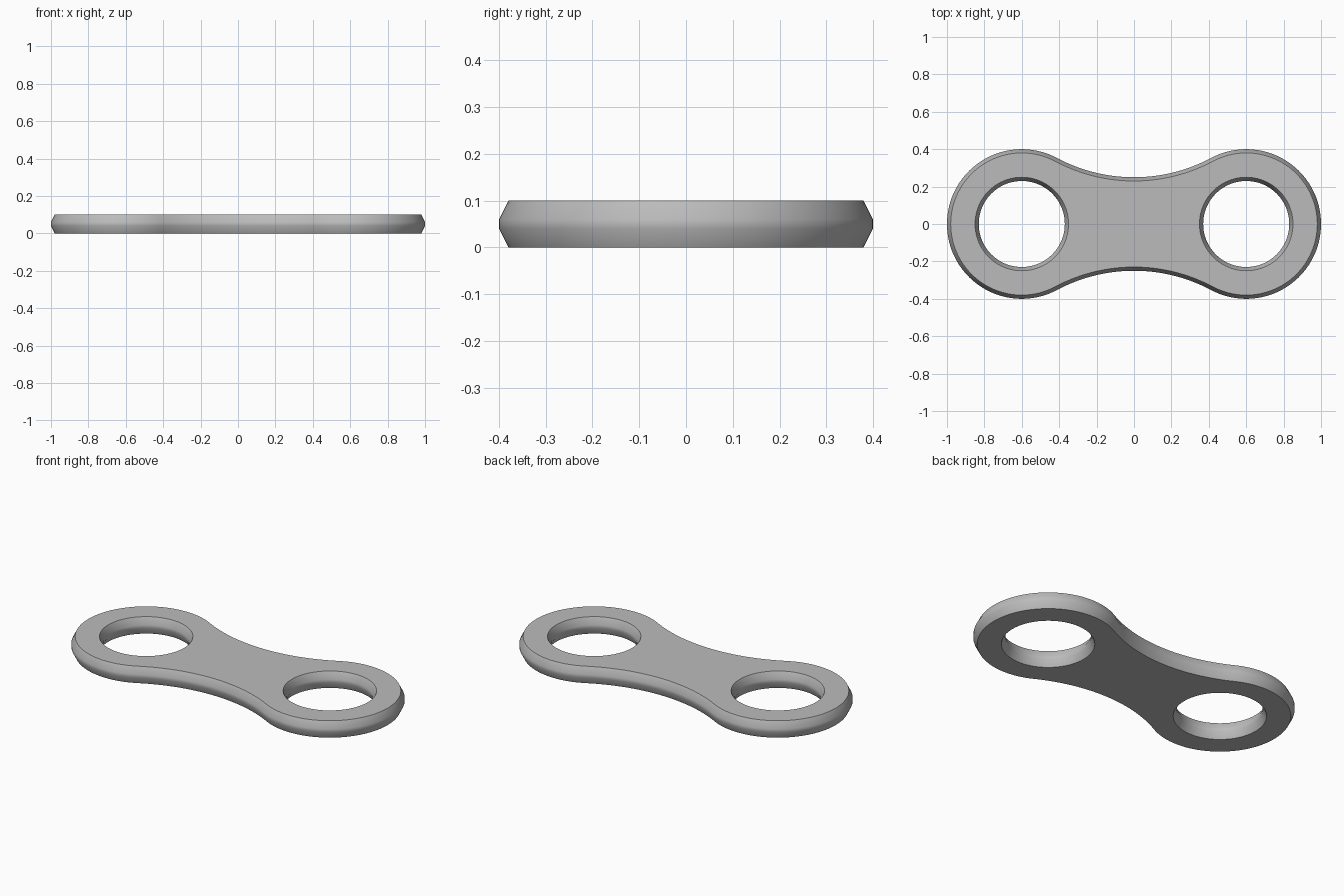
import bpy
import bmesh
from math import atan2, cos, pi, radians, sin

cube = bpy.data.objects.get("Cube")
if cube:
    bpy.data.objects.remove(cube, do_unlink=True)

EYE_X = 0.6        # distance of each eye from the middle
EYE_R = 0.4        # outer radius of the rounded ends
WAIST = 0.25       # half width at the middle
HOLE_R = 0.23      # narrowest radius of the holes
# Radius of the concave side arc, tangent to both rounded ends
SIDE_R = (EYE_X**2 + WAIST**2 - EYE_R**2) / (2 * (EYE_R - WAIST))
SIDE_Y = WAIST + SIDE_R
# Height and inward chamfer of each layer
LAYERS = [(0, 0.02), (0.04, 0), (0.06, 0), (0.1, 0.02)]


def arc(cx, cy, r, start, end, n):
    return [(cx + r * cos(start + (end - start) * i / n),
             cy + r * sin(start + (end - start) * i / n)) for i in range(n)]


def outline(inset):
    """Closed two-eyed outline moved inward by the inset."""
    a = atan2(SIDE_Y, -EYE_X)   # direction of the tangent point
    r, s = EYE_R - inset, SIDE_R + inset
    half = arc(EYE_X, 0, r, -a, a, 72) + arc(0, SIDE_Y, s, a - pi, -a, 32)
    return half + [(-x, -y) for x, y in half]


def hole(cx):
    return lambda inset: arc(cx, 0, HOLE_R + inset, 0, 2 * pi, 80)


# Link plate: chamfered walls, then flat caps around the holes
bm = bmesh.new()
cap_edges = {0: [], len(LAYERS) - 1: []}
for profile in (outline, hole(-EYE_X), hole(EYE_X)):
    rings = [[bm.verts.new((x, y, z)) for x, y in profile(inset)]
             for z, inset in LAYERS]
    n = len(rings[0])
    for low, high in zip(rings, rings[1:]):
        for i in range(n):
            j = (i + 1) % n
            bm.faces.new((low[i], low[j], high[j], high[i]))
    for level, edges in cap_edges.items():
        ring = rings[level]
        edges += [bm.edges.get((ring[i], ring[(i + 1) % n])) for i in range(n)]
for edges in cap_edges.values():
    bmesh.ops.triangle_fill(bm, edges=edges, use_beauty=True)
bmesh.ops.recalc_face_normals(bm, faces=bm.faces)

mesh = bpy.data.meshes.new("link_plate")
bm.to_mesh(mesh)
bm.free()
plate = bpy.data.objects.new("link_plate", mesh)
bpy.context.collection.objects.link(plate)

# Plain grey metal
grey = bpy.data.materials.new("grey_metal")
grey.use_nodes = True
colour = (0.5, 0.5, 0.5, 1)
grey.diffuse_color = colour
grey.node_tree.nodes["Principled BSDF"].inputs["Base Color"].default_value = colour
mesh.materials.append(grey)

# Smooth walls with crisp rims
bpy.ops.object.select_all(action="DESELECT")
plate.select_set(True)
bpy.context.view_layer.objects.active = plate
bpy.ops.object.shade_smooth_by_angle(angle=radians(30))
